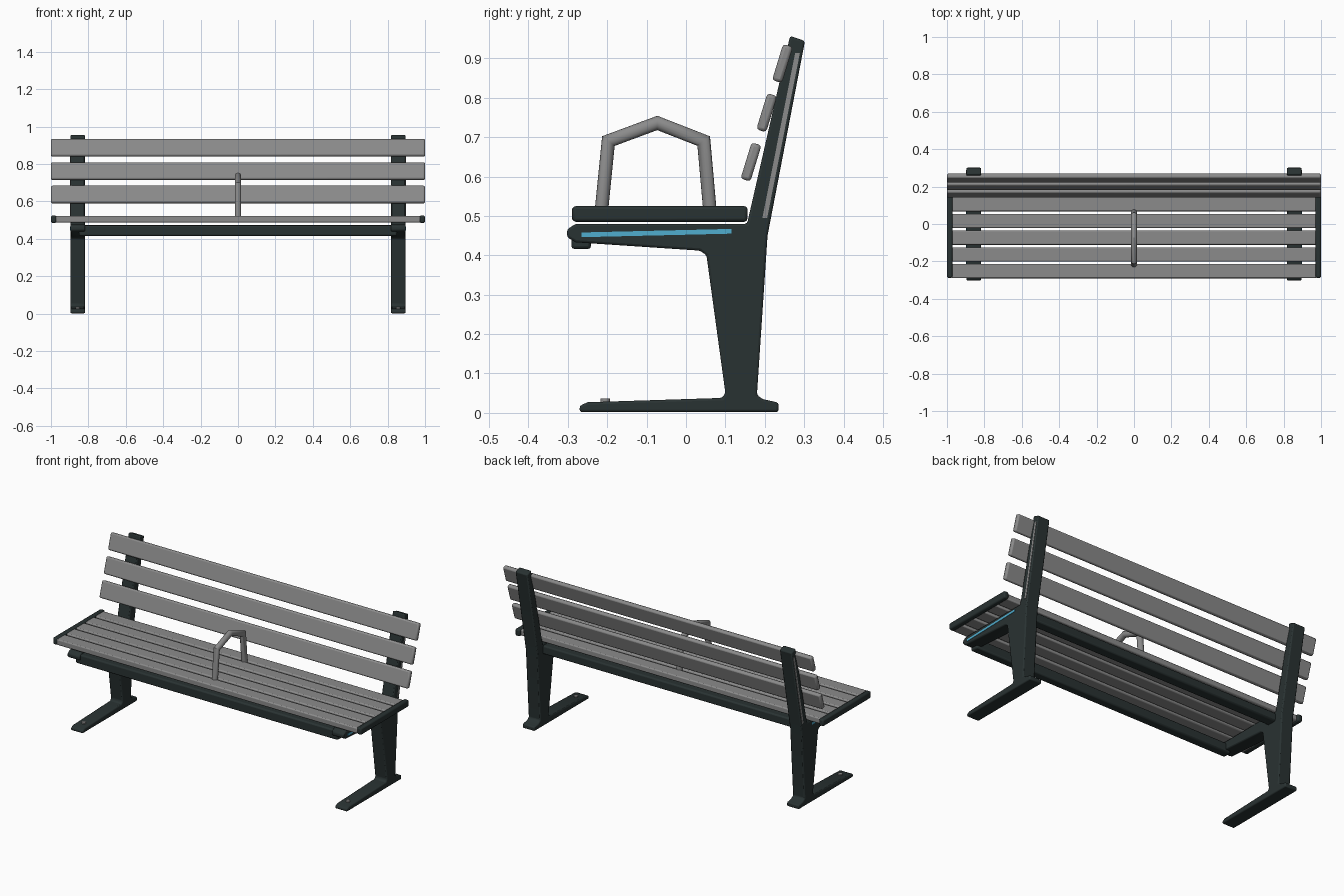
import bpy, bmesh, math
from mathutils import Vector, Matrix

cube = bpy.data.objects.get("Cube")
if cube:
    bpy.data.objects.remove(cube)


def material(name, r, g, b):
    m = bpy.data.materials.new(name)
    m.use_nodes = True
    m.diffuse_color = (r, g, b, 1)
    m.node_tree.nodes["Principled BSDF"].inputs["Base Color"].default_value = (r, g, b, 1)
    return m


DARK = material("dark green metal", 0.022, 0.032, 0.032)
GREY = material("grey slat", 0.26, 0.26, 0.26)
BLUE = material("blue stripe", 0.08, 0.42, 0.62)


def finish(name, bm, mat, bevel=0.0, segments=2):
    bmesh.ops.recalc_face_normals(bm, faces=bm.faces[:])
    mesh = bpy.data.meshes.new(name)
    bm.to_mesh(mesh)
    bm.free()
    mesh.materials.append(mat)
    obj = bpy.data.objects.new(name, mesh)
    bpy.context.collection.objects.link(obj)
    if bevel:
        mod = obj.modifiers.new("Bevel", 'BEVEL')
        mod.width = bevel
        mod.segments = segments
        mod.limit_method = 'ANGLE'
    bpy.ops.object.select_all(action='DESELECT')
    bpy.context.view_layer.objects.active = obj
    obj.select_set(True)
    bpy.ops.object.shade_smooth_by_angle(angle=math.radians(35))
    return obj


def box(name, center, size, mat, bevel=0.0, tilt=0.0):
    bm = bmesh.new()
    bmesh.ops.create_cube(bm, size=1)
    place = Matrix.Translation(center) @ Matrix.Rotation(tilt, 4, 'X')
    bm.transform(place @ Matrix.Diagonal((*size, 1)))
    return finish(name, bm, mat, bevel)


def extrude(name, profile, x, width, mat, bevel=0.0):
    """Extrude a (y, z) outline along x, centred on x."""
    bm = bmesh.new()
    face = bm.faces.new([bm.verts.new((x - width / 2, y, z)) for y, z in profile])
    new = bmesh.ops.extrude_face_region(bm, geom=[face])["geom"]
    bmesh.ops.translate(bm, vec=(width, 0, 0),
                        verts=[v for v in new if isinstance(v, bmesh.types.BMVert)])
    return finish(name, bm, mat, bevel)


# One-piece side frame: foot, leg, seat arm and back post
FRAME = [(-0.27, 0.002), (0.235, 0.002), (0.235, 0.026), (0.195, 0.035), (0.18, 0.045),
         (0.207, 0.45), (0.302, 0.944), (0.264, 0.957), (0.258, 0.93), (0.155, 0.48),
         (-0.28, 0.48), (-0.302, 0.466), (-0.302, 0.446), (-0.28, 0.433),
         (0.035, 0.412), (0.052, 0.40), (0.1, 0.05), (0.092, 0.038), (-0.25, 0.027),
         (-0.27, 0.018)]
STRIPE = [(-0.265, 0.446), (0.115, 0.455), (0.115, 0.467), (-0.265, 0.458)]
INLAY = [(0.194, 0.495), (0.206, 0.495), (0.289, 0.913), (0.277, 0.913)]
LEG_X, LEG_W = 0.857, 0.078

for side, s in (("left", 1), ("right", -1)):
    extrude(side + "_frame", FRAME, s * LEG_X, LEG_W, DARK, 0.006)
    outer = s * (LEG_X + LEG_W / 2)
    extrude(side + "_arm_stripe", STRIPE, outer, 0.004, BLUE)
    extrude(side + "_post_inlay", INLAY, outer, 0.004, GREY)
    # Floor bolt on the foot
    bm = bmesh.new()
    bmesh.ops.create_cone(bm, cap_ends=True, segments=16, radius1=0.012, radius2=0.012,
                          depth=0.012, matrix=Matrix.Translation((s * LEG_X, -0.205, 0.03)))
    finish(side + "_floor_bolt", bm, GREY)
    # Cap closing the seat slat ends
    box(side + "_seat_end_cap", (s * 0.985, -0.066, 0.505), (0.03, 0.444, 0.04), DARK, 0.008)

# Cross beams under the seat
box("front_beam", (0, -0.266, 0.444), (1.7, 0.05, 0.056), DARK, 0.008)
box("rear_beam", (0, 0.125, 0.449), (1.7, 0.06, 0.05), DARK, 0.008)

# Seat slats
for i in range(5):
    box(f"seat_slat_{i + 1}", (0, -0.252 + i * 0.0895, 0.505), (1.95, 0.076, 0.034), GREY, 0.006)

# Tilted backrest slats
for i in range(3):
    box(f"back_slat_{i + 1}", (0, 0.165 + i * 0.04, 0.637 + i * 0.125),
        (2.0, 0.026, 0.096), GREY, 0.008, math.radians(-17))

# Central arm hoop: a round tube with mitred corners
PATH = [Vector((0, y, z)) for y, z in
        [(-0.215, 0.51), (-0.197, 0.69), (-0.073, 0.736), (0.045, 0.69), (0.061, 0.51)]]
bm = bmesh.new()
rings, sides, radius = [], 16, 0.017
for i, p in enumerate(PATH):
    a = (p - PATH[i - 1]).normalized() if i else (PATH[1] - p).normalized()
    b = (PATH[i + 1] - p).normalized() if i < len(PATH) - 1 else a
    t = (a + b).normalized()
    across = Vector((0, -t.z, t.y)) / t.dot(a)
    ring = []
    for k in range(sides):
        ang = 2 * math.pi * k / sides
        ring.append(bm.verts.new(p + radius * (Vector((math.cos(ang), 0, 0)) + across * math.sin(ang))))
    rings.append(ring)
for r0, r1 in zip(rings, rings[1:]):
    for k in range(sides):
        n = (k + 1) % sides
        bm.faces.new((r0[k], r0[n], r1[n], r1[k]))
bm.faces.new(rings[0])
bm.faces.new(rings[-1])
finish("arm_hoop", bm, GREY)
